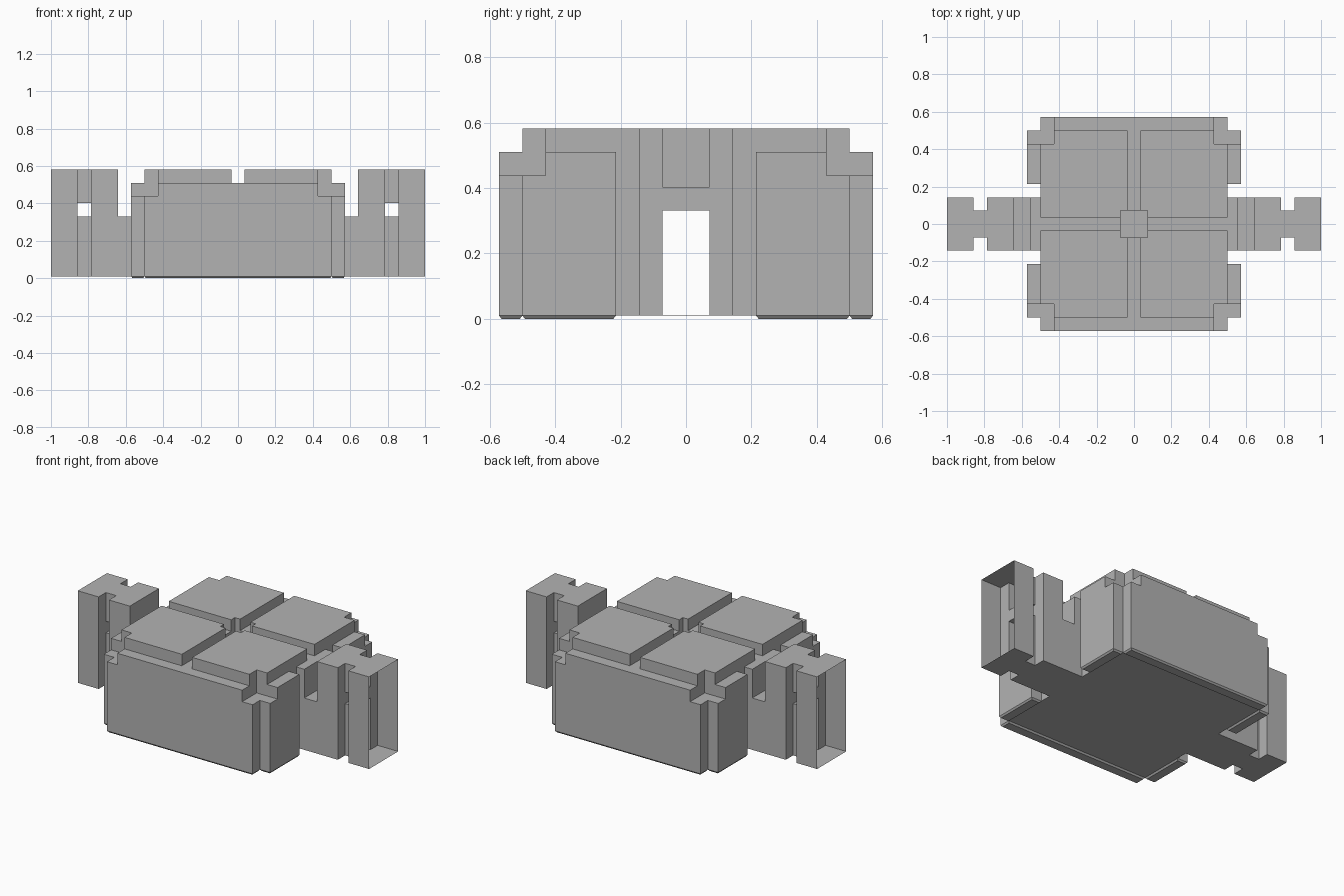
import bpy
import bmesh

if "Cube" in bpy.data.objects:
    bpy.data.objects.remove(bpy.data.objects["Cube"])

# Module size: every part sits on a grid of 1/14
U = 1 / 14
BASE = 0.01


def level(n):
    return BASE + n * U


grey = bpy.data.materials.new("plain grey")
grey.use_nodes = True
colour = (0.45, 0.45, 0.45, 1)
grey.diffuse_color = colour
grey.node_tree.nodes["Principled BSDF"].inputs["Base Color"].default_value = colour


def finish(name, bm, openings=()):
    """Open the faces on the mirror planes and on the given planes, then mirror."""
    planes = [(0, 0), (1, 0), *openings]
    doomed = [f for f in bm.faces
              if any(all(abs(v.co[a] - d) < 1e-4 for v in f.verts) for a, d in planes)]
    bmesh.ops.recalc_face_normals(bm, faces=bm.faces)
    bmesh.ops.delete(bm, geom=doomed, context='FACES')
    mesh = bpy.data.meshes.new(name)
    bm.to_mesh(mesh)
    bm.free()
    mesh.materials.append(grey)
    obj = bpy.data.objects.new(name, mesh)
    bpy.context.collection.objects.link(obj)
    mirror = obj.modifiers.new("Mirror", 'MIRROR')
    mirror.use_axis = (True, True, False)
    return obj


def prism(name, outline, axis, lo, hi, openings=()):
    """Extrude a 2D outline along an axis; outline uses the other two axes in order."""
    bm = bmesh.new()

    def ring(d):
        verts = []
        for p in outline:
            co = list(p)
            co.insert(axis, d)
            verts.append(bm.verts.new(co))
        return verts

    a, b = ring(lo), ring(hi)
    bm.faces.new(a)
    bm.faces.new(b)
    for i in range(len(a)):
        j = (i + 1) % len(a)
        bm.faces.new((a[i], a[j], b[j], b[i]))
    return finish(name, bm, openings)


def rect(a0, a1, b0, b1):
    return [(a0, b0), (a1, b0), (a1, b1), (a0, b1)]


def box(name, x0, x1, y0, y1, z0, z1, openings=()):
    return prism(name, rect(x0, x1, y0, y1), 2, z0, z1, openings)


def foot(name, x0, x1, y0, y1, inset=0.008):
    """Shallow tapered underside of a panel."""
    bm = bmesh.new()
    left = x0 if x0 == 0 else x0 + inset
    low = [bm.verts.new((*p, 0)) for p in rect(left, x1 - inset, y0 + inset, y1 - inset)]
    top = [bm.verts.new((*p, BASE)) for p in rect(x0, x1, y0, y1)]
    bm.faces.new(low)
    for i in range(4):
        j = (i + 1) % 4
        bm.faces.new((low[i], low[j], top[j], top[i]))
    finish(name, bm)


half, notch, outer = 7 * U, 6 * U, 8 * U
bottom, corner_z, roof_z, top_z = level(0), level(6), level(7), level(8)
arm_y, neck_y = 2 * U, U
duct_z, slot_z = level(4.5), level(5.5)

# Hollow body: side masses, floor and notched roof with a square shaft
box("body_sides", 0, half, arm_y, half, bottom, corner_z)
box("body_floor", 0, half, 0, arm_y, bottom, bottom + 0.002)
prism("body_roof", [(0, U), (U, U), (U, 0), (half, 0), (half, notch),
                    (notch, notch), (notch, half), (0, half)], 2, corner_z, roof_z)

# Four raised roof tiles
gap = U / 2
prism("roof_tiles", [(gap, U), (U, U), (U, gap), (half, gap), (half, notch),
                     (notch, notch), (notch, half), (gap, half)], 2, roof_z, top_z)

# Front and back panels
prism("long_panels", [(0, bottom), (half, bottom), (half, corner_z), (notch, corner_z),
                      (notch, roof_z), (0, roof_z)], 1, half, outer)
foot("long_panel_feet", 0, half, half, outer)

# Side panels
side = 3 * U
prism("side_panels", [(side, bottom), (half, bottom), (half, corner_z),
                      (notch, corner_z), (notch, roof_z), (side, roof_z)], 0, half, outer)
foot("side_panel_feet", half, outer, side, half)

# Ledges above the arm roots
box("arm_ledges", half, 0.555, 0, arm_y, duct_z, roof_z)

# Hollow arms with an open outer end
root, shoulder, neck_end, tip = 9 * U, 11 * U, 12 * U, 14 * U
prism("inner_arms", [(half, bottom), (shoulder, bottom), (shoulder, top_z), (root, top_z),
                     (root, duct_z), (half, duct_z)], 1, 0, arm_y,
      [(0, half), (0, shoulder)])
box("outer_arms", neck_end, tip, 0, arm_y, bottom, top_z, [(0, neck_end), (0, tip)])

# Necks joining the arm sections, above and below a slot
for name, z0, z1 in (("lower_necks", bottom, duct_z), ("upper_necks", slot_z, top_z)):
    box(name, shoulder, neck_end, 0, neck_y, z0, z1, [(0, shoulder), (0, neck_end)])

# Bulkheads around the neck openings
for name, x0, x1 in (("inner_bulkhead", shoulder - 0.002, shoulder),
                     ("outer_bulkhead", neck_end, neck_end + 0.002)):
    box(name + "_cheeks", x0, x1, neck_y, arm_y, bottom, top_z)
    box(name + "_bridge", x0, x1, 0, neck_y, duct_z, slot_z)
